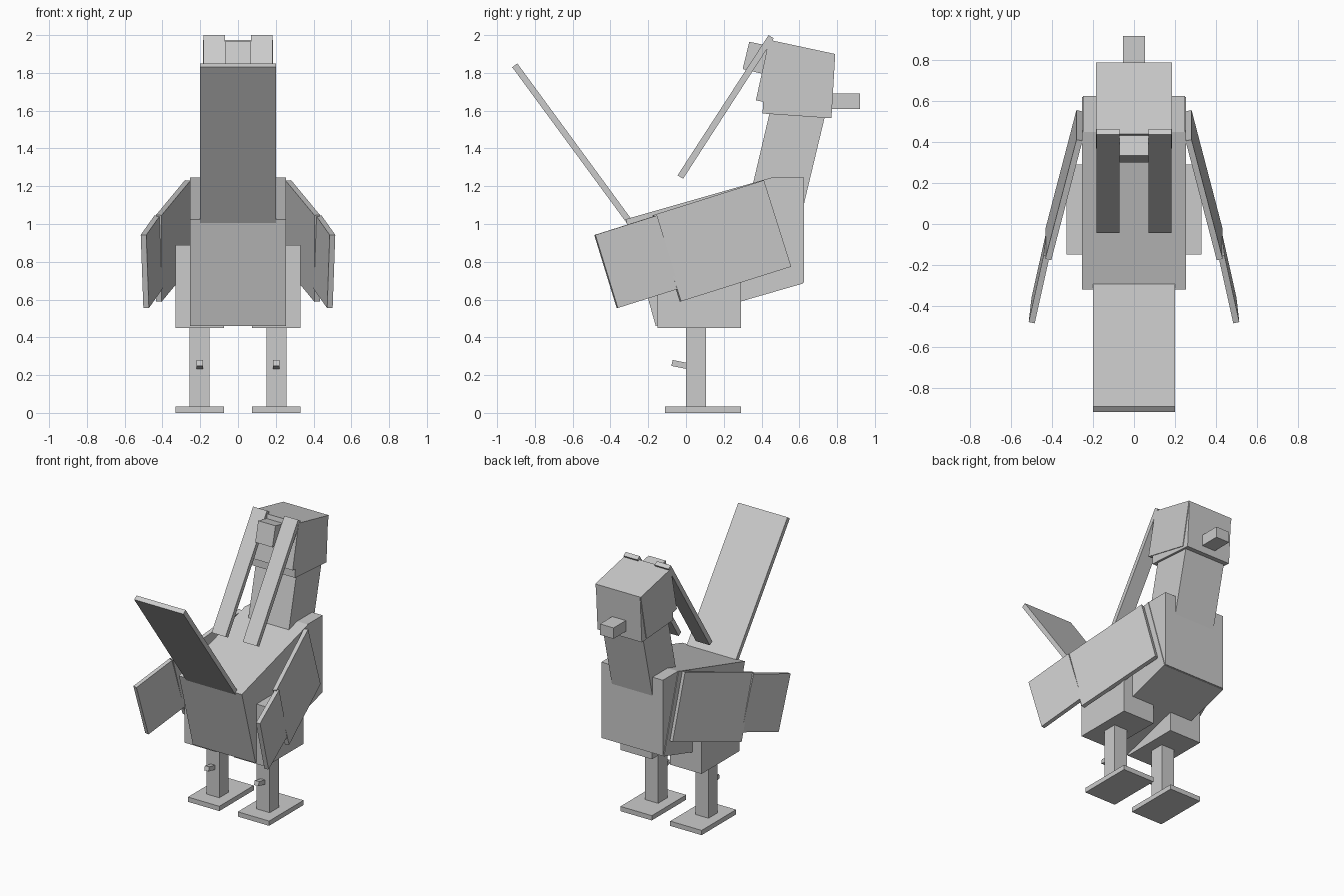
import bpy, bmesh
from math import radians
from mathutils import Matrix, Vector

if "Cube" in bpy.data.objects:
    bpy.data.objects.remove(bpy.data.objects["Cube"])


def finish(name, bm):
    bmesh.ops.recalc_face_normals(bm, faces=bm.faces)
    mesh = bpy.data.meshes.new(name)
    bm.to_mesh(mesh)
    bm.free()
    obj = bpy.data.objects.new(name, mesh)
    bpy.context.collection.objects.link(obj)
    return obj


def prism(name, x0, x1, profile):
    """Side profile of (y, z) points extruded from x0 to x1."""
    bm = bmesh.new()
    face = bm.faces.new([bm.verts.new((x0, y, z)) for y, z in profile])
    ext = bmesh.ops.extrude_face_region(bm, geom=[face])
    verts = [g for g in ext["geom"] if isinstance(g, bmesh.types.BMVert)]
    bmesh.ops.translate(bm, verts=verts, vec=(x1 - x0, 0, 0))
    return finish(name, bm)


def rect(y0, y1, z0, z1):
    return [(y0, z0), (y1, z0), (y1, z1), (y0, z1)]


def pair(name, x0, x1, profile):
    for side, s in (("right", 1), ("left", -1)):
        prism(f"{side}_{name}", s * x0, s * x1, profile)


def wing_pair(name, size, centre, pitch, flare, roll):
    """Thin box flared outward toward the tail, then pitched with the body."""
    m = (Matrix.Translation(centre) @ Matrix.Rotation(radians(pitch), 4, 'X')
         @ Matrix.Rotation(radians(flare), 4, 'Z') @ Matrix.Rotation(radians(roll), 4, 'Y')
         @ Matrix.Diagonal((*size, 1)))
    for side, s in (("right", 1), ("left", -1)):
        bm = bmesh.new()
        bmesh.ops.create_cube(bm, size=1, matrix=Matrix.Diagonal((s, 1, 1, 1)) @ m)
        finish(f"{side}_{name}", bm)


# torso, chest and tail
prism("body", -0.255, 0.255, [(-0.32, 1.025), (0.45, 1.245), (0.62, 0.685), (-0.16, 0.46)])
prism("chest", -0.25, 0.25, rect(0.45, 0.625, 0.69, 1.245))
prism("tail", -0.2, 0.2, [(-0.92, 1.83), (-0.893, 1.85), (-0.285, 1.02), (-0.31, 1.0)])

# neck and head
prism("neck", -0.165, 0.165, [(0.30, 0.98), (0.58, 0.92), (0.745, 1.61), (0.45, 1.62)])
prism("head", -0.185, 0.185, [(0.44, 1.975), (0.79, 1.90), (0.725, 1.58), (0.37, 1.655)])
prism("jaw", -0.18, 0.18, [(0.425, 1.92), (0.79, 1.90), (0.77, 1.56), (0.405, 1.585)])
prism("beak", -0.055, 0.055, rect(0.76, 0.92, 1.61, 1.69))

# crest knot and long crest plumes
prism("crest_knot", -0.07, 0.07, [(0.335, 1.965), (0.45, 1.94), (0.415, 1.793), (0.30, 1.82)])
pair("crest_plume", 0.07, 0.183, [(0.437, 2.0), (0.465, 1.983), (-0.015, 1.24), (-0.045, 1.257)])

# legs
pair("thigh", 0.073, 0.33, rect(-0.15, 0.29, 0.45, 0.89))
pair("shin", 0.152, 0.258, rect(0.0, 0.107, 0.02, 0.47))
pair("foot", 0.075, 0.33, rect(-0.11, 0.29, 0.0, 0.035))
pair("spur", 0.185, 0.22, [(-0.07, 0.28), (0.02, 0.262), (0.012, 0.231), (-0.078, 0.249)])

# wings
wing_pair("inner_wing", (0.03, 0.63, 0.48), (0.343, 0.19, 0.91), 17.5, 14, 0)
wing_pair("outer_wing", (0.03, 0.35, 0.405), (0.457, -0.26, 0.80), 17.5, 12, 2)
